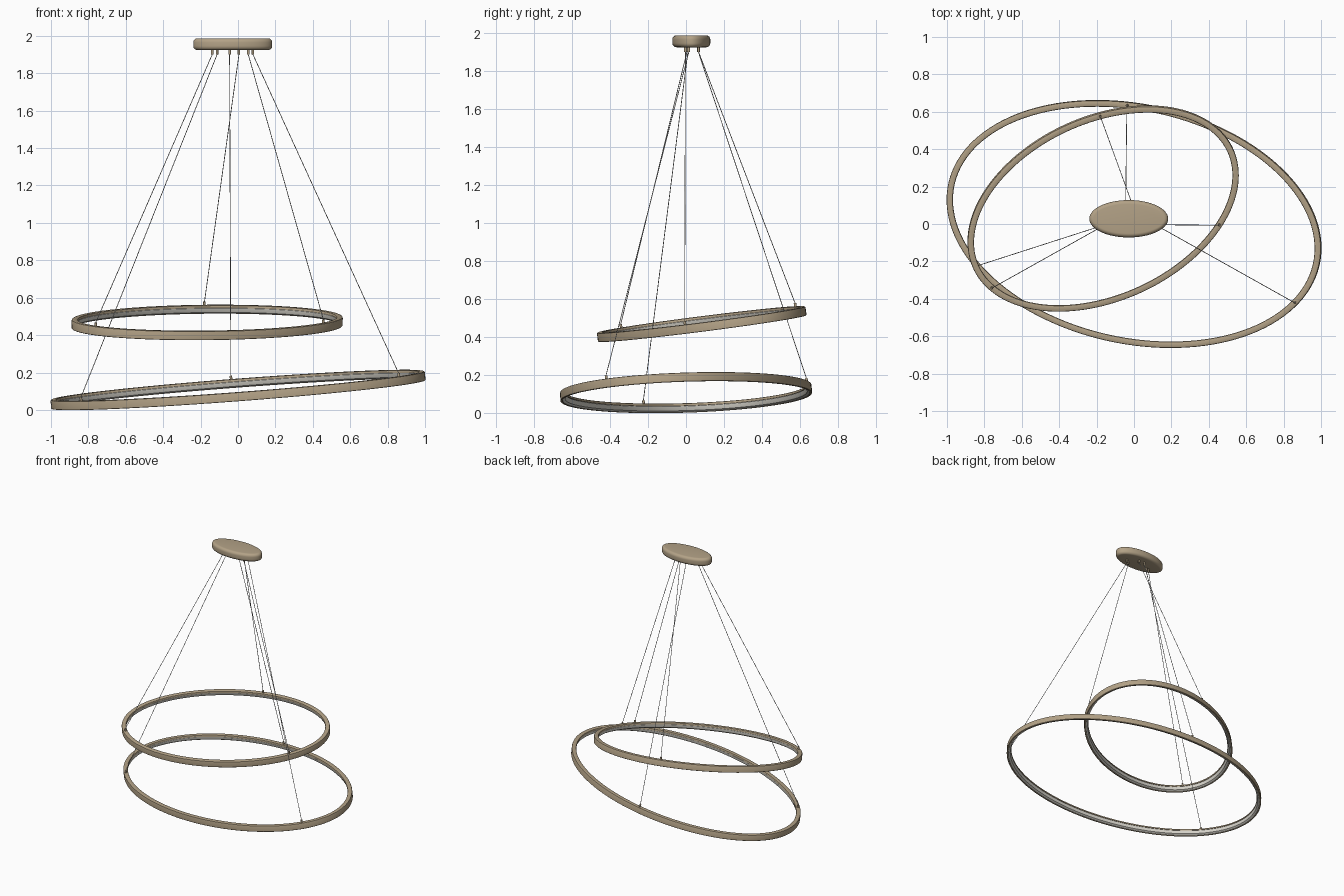
import bpy, bmesh
from math import sin, cos, pi, sqrt
from mathutils import Vector

if "Cube" in bpy.data.objects:
    bpy.data.objects.remove(bpy.data.objects["Cube"])


def material(name, rgb):
    m = bpy.data.materials.new(name)
    m.diffuse_color = (*rgb, 1)
    m.use_nodes = True
    m.node_tree.nodes["Principled BSDF"].inputs["Base Color"].default_value = m.diffuse_color
    return m


BRONZE = material("bronze", (0.45, 0.36, 0.24))
DIFFUSER = material("diffuser", (0.66, 0.64, 0.58))


def loft(name, rows, mat, wrap=False):
    """Skin closed rows of points; wrap joins the last row to the first, else ends are capped."""
    bm = bmesh.new()
    vr = [[bm.verts.new(p) for p in row] for row in rows]
    n = len(rows[0])
    for i in range(len(vr) if wrap else len(vr) - 1):
        a, b = vr[i], vr[(i + 1) % len(vr)]
        for j in range(n):
            k = (j + 1) % n
            bm.faces.new((a[j], a[k], b[k], b[j]))
    if not wrap:
        bm.faces.new(vr[0])
        bm.faces.new(vr[-1])
    bmesh.ops.recalc_face_normals(bm, faces=bm.faces)
    me = bpy.data.meshes.new(name)
    bm.to_mesh(me)
    bm.free()
    ob = bpy.data.objects.new(name, me)
    bpy.context.collection.objects.link(ob)
    if mat:
        me.materials.append(mat)
    bpy.ops.object.select_all(action='DESELECT')
    ob.select_set(True)
    bpy.context.view_layer.objects.active = ob
    bpy.ops.object.shade_smooth_by_angle(angle=0.6)
    return ob


def rod(name, a, b, r, mat, sides=12):
    a, b = Vector(a), Vector(b)
    d = (b - a).normalized()
    u = d.orthogonal().normalized()
    v = d.cross(u)
    rows = [[p + (u * cos(2 * pi * i / sides) + v * sin(2 * pi * i / sides)) * r
             for i in range(sides)] for p in (a, b)]
    return loft(name, rows, mat)


# Ring cross-section (outward, up): rounded top, light channel facing inward and down
W, H = 0.017, 0.024
HOUSING = [(W - 0.002, -H), (W, -H + 0.002), (W, H - 0.007), (W - 0.002, H - 0.002), (W - 0.007, H),
           (-W + 0.007, H), (-W + 0.002, H - 0.002), (-W, H - 0.007), (-W, H - 0.014),
           (-W + 0.004, H - 0.014), (0.007, -H + 0.004), (0.007, -H)]
LIGHT = [(-W + 0.006, H - 0.013), (-W + 0.002, H - 0.016), (-W + 0.003, 0.0),
         (-W + 0.008, -H + 0.009), (0.005, -H + 0.002), (0.009, -H + 0.003)]


def ring(label, centre, sxx, sxy, syy, slope, cables, segs=128):
    """Tilted elliptical ring; sxx, sxy, syy give the plan outline of the ellipse."""
    c = Vector(centre)
    l11 = sqrt(sxx)
    l21 = sxy / l11
    l22 = sqrt(syy - l21 * l21)
    up = Vector((-slope[0], -slope[1], 1)).normalized()

    def on_plane(x, y):
        return c + Vector((x, y, slope[0] * x + slope[1] * y))

    def sweep(profile):
        rows = []
        for i in range(segs):
            t = 2 * pi * i / segs
            p = on_plane(l11 * cos(t), l21 * cos(t) + l22 * sin(t))
            q = on_plane(-l11 * sin(t), -l21 * sin(t) + l22 * cos(t)) - c
            out = q.cross(up).normalized()
            rows.append([p + out * a + up * b for a, b in profile])
        return rows

    loft(label + "_ring_housing", sweep(HOUSING), BRONZE, True)
    loft(label + "_ring_diffuser", sweep(LIGHT), DIFFUSER, True)

    # Suspension cables with a fitting at each end
    det = sxx * syy - sxy * sxy
    for i, (top, (ex, ey)) in enumerate(cables):
        dx, dy = ex - c.x, ey - c.y
        f = sqrt((syy * dx * dx - 2 * sxy * dx * dy + sxx * dy * dy) / det)
        base = on_plane(dx / f, dy / f) + up * (H - 0.002)
        tip = base + up * 0.02
        tag = f"{label}_{i + 1}"
        rod("ring_fitting_" + tag, base, tip, 0.007, BRONZE)
        head = Vector((top[0], top[1], 1.9))
        rod("canopy_fitting_" + tag, head, head + Vector((0, 0, 0.03)), 0.007, BRONZE)
        rod("cable_" + tag, tip, head, 0.002, None, 8)


ring("large", (0, 0, 0.107), 0.968, -0.128, 0.416, (0.0836, 0.057),
     [((-0.112, 0.01), (-0.83, -0.22)),
      ((-0.045, 0.065), (-0.035, 0.64)),
      ((0.08, 0.015), (0.865, -0.42))])
ring("small", (-0.165, 0.0825, 0.468), 0.501, 0.127, 0.283, (-0.025, 0.138),
     [((-0.138, 0.005), (-0.765, -0.34)),
      ((0.005, 0.066), (-0.18, 0.57)),
      ((0.055, -0.003), (0.46, -0.002))])

# Oval ceiling canopy with rounded edges
R, Z0, Z1 = 0.022, 1.924, 1.987
edge = [(R * (1 - sin(a)), Z0 + R * (1 - cos(a))) for a in [k * pi / 12 for k in range(7)]]
edge += [(d, Z0 + Z1 - z) for d, z in reversed(edge)]
loft("ceiling_canopy",
     [[Vector((-0.028 + (0.211 - d) * cos(2 * pi * i / 64),
               0.028 + (0.10 - d) * sin(2 * pi * i / 64), z)) for i in range(64)]
      for d, z in edge], BRONZE)
